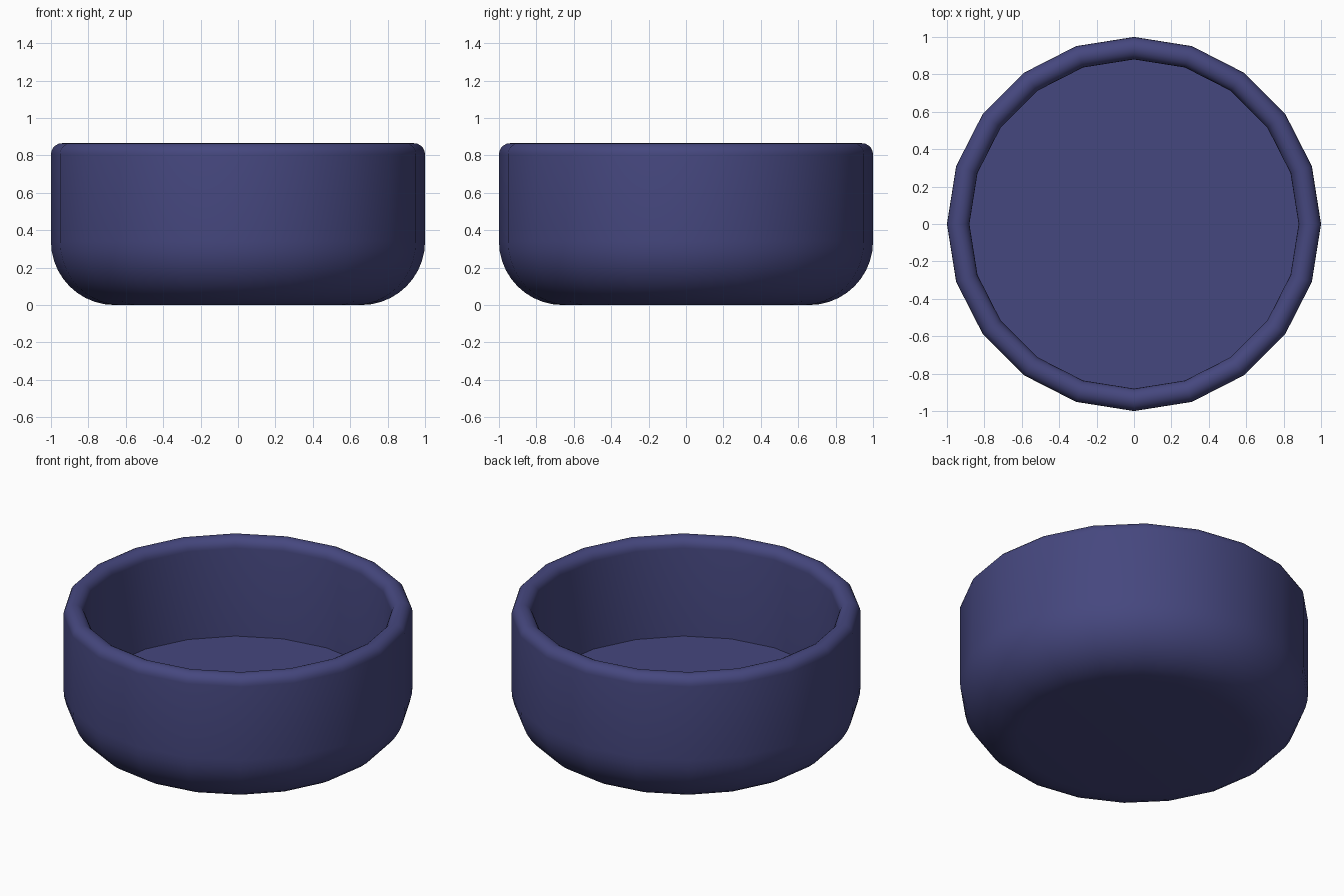
import bpy, bmesh
from math import pi, cos, sin, radians

if "Cube" in bpy.data.objects:
    bpy.data.objects.remove(bpy.data.objects["Cube"])

SIDES = 20


def arc(cx, cz, r, start, end, steps):
    """Points (radius, height) along a circular arc, angles in degrees."""
    angles = [radians(start + (end - start) * i / steps) for i in range(steps + 1)]
    return [(cx + r * cos(a), cz + r * sin(a)) for a in angles]


# Cross-section: base, rounded lower edge, wall, rounded rim, inner wall, floor
profile = [(0, 0)]
profile += arc(0.66, 0.34, 0.34, -90, 0, 10)
profile += arc(0.94, 0.805, 0.06, 0, 180, 10)
profile += [(0.88, 0.25), (0, 0.25)]

# Revolve the cross-section into a 20-sided bowl
bm = bmesh.new()
verts = [bm.verts.new((r, 0, z)) for r, z in profile]
edges = [bm.edges.new(pair) for pair in zip(verts, verts[1:])]
bmesh.ops.spin(bm, geom=verts + edges, cent=(0, 0, 0), axis=(0, 0, 1),
               angle=2 * pi, steps=SIDES, use_merge=True)
bmesh.ops.remove_doubles(bm, verts=bm.verts, dist=1e-4)
bmesh.ops.recalc_face_normals(bm, faces=bm.faces)
mesh = bpy.data.meshes.new("bowl")
bm.to_mesh(mesh)
bm.free()
bowl = bpy.data.objects.new("bowl", mesh)
bpy.context.collection.objects.link(bowl)

# Dark blue glaze
glaze = bpy.data.materials.new("blue_glaze")
glaze.diffuse_color = (0.06, 0.063, 0.21, 1)
glaze.use_nodes = True
glaze.node_tree.nodes["Principled BSDF"].inputs["Base Color"].default_value = glaze.diffuse_color
mesh.materials.append(glaze)

# Smooth surface with a crisp crease around the inner floor
bpy.context.view_layer.objects.active = bowl
bowl.select_set(True)
bpy.ops.object.shade_smooth_by_angle(angle=radians(35))
